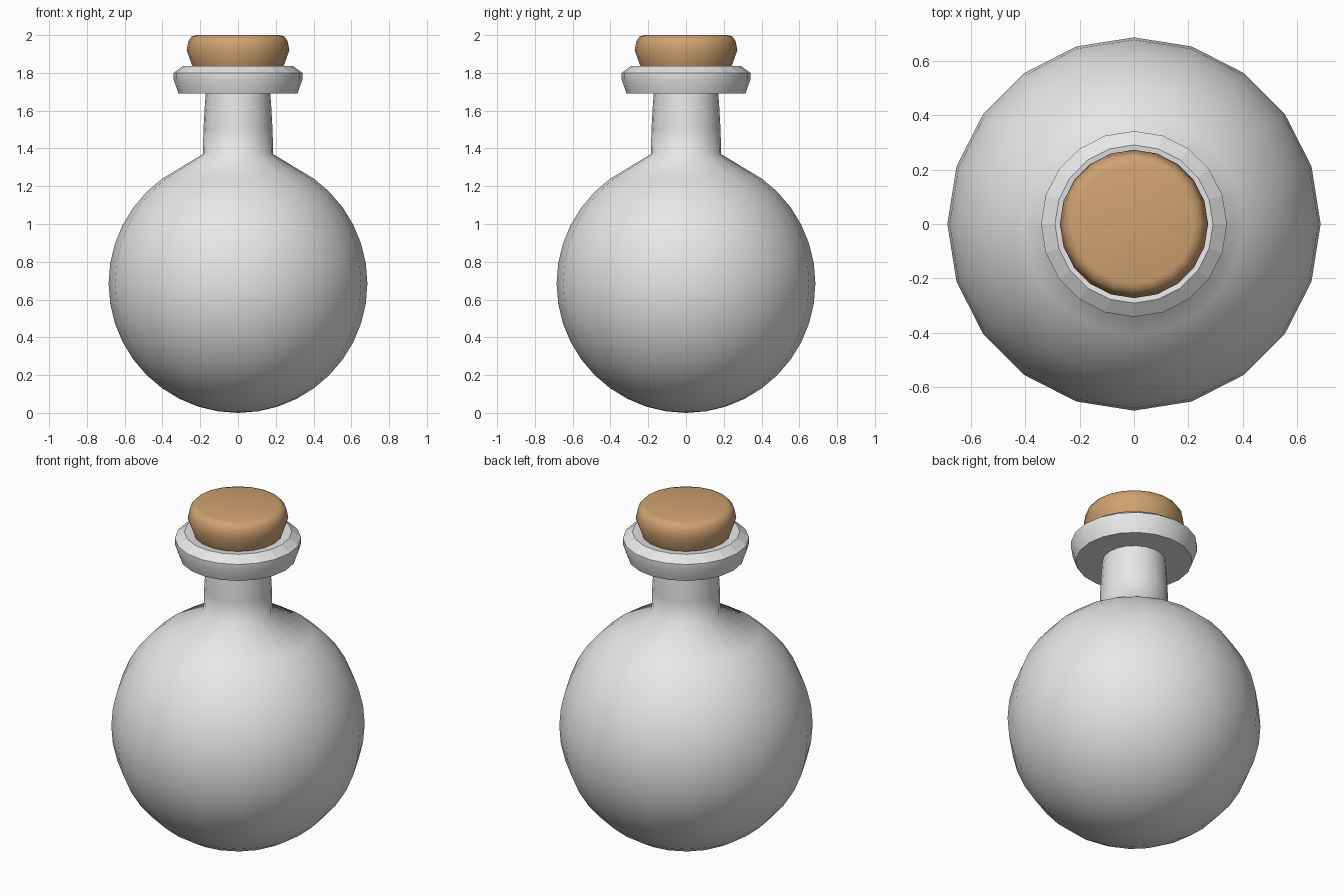
import bpy
import bmesh
from math import sin, cos, radians, pi
from mathutils import Matrix

SIDES = 20

if "Cube" in bpy.data.objects:
    bpy.data.objects.remove(bpy.data.objects["Cube"], do_unlink=True)


def make_material(name, color):
    mat = bpy.data.materials.new(name)
    mat.use_nodes = True
    mat.diffuse_color = color
    mat.node_tree.nodes["Principled BSDF"].inputs["Base Color"].default_value = color
    return mat


def lathe(name, profile, mat, sharp_angle, flat_bands=()):
    """Revolve (radius, height) points around z; flat_bands lists faceted bands."""
    bm = bmesh.new()
    rings = []
    for r, z in profile:
        if r == 0:
            rings.append([bm.verts.new((0, 0, z))] * SIDES)
        else:
            rings.append([bm.verts.new(Matrix.Rotation(2 * pi * i / SIDES, 3, "Z").col[0] * r)
                          for i in range(SIDES)])
            for v in rings[-1]:
                v.co.z = z
    for band, (low, high) in enumerate(zip(rings, rings[1:])):
        for i in range(SIDES):
            j = (i + 1) % SIDES
            corners = dict.fromkeys((low[i], low[j], high[j], high[i]))
            face = bm.faces.new(list(corners))
            face.smooth = band not in flat_bands
    bm.normal_update()
    for edge in bm.edges:
        edge.smooth = edge.calc_face_angle(0) < radians(sharp_angle)
    mesh = bpy.data.meshes.new(name)
    bm.to_mesh(mesh)
    bm.free()
    mesh.materials.append(mat)
    obj = bpy.data.objects.new(name, mesh)
    bpy.context.collection.objects.link(obj)
    return obj


glass = make_material("pale_grey_glass", (0.8, 0.8, 0.8, 1))
cork = make_material("cork_brown", (0.63, 0.36, 0.165, 1))

# Round flask running smoothly into its neck
R = 0.685
bowl = [(R * sin(radians(9 * k)), R - R * cos(radians(9 * k))) for k in range(17)]
neck = [(0.186, 1.37), (0.183, 1.5), (0.175, 1.64), (0.17, 1.7)]
lathe("flask_body", bowl + neck, glass, 70)

# Lip collar with a faceted upper bevel
lathe("neck_collar", [(0.16, 1.69), (0.315, 1.69), (0.341, 1.765), (0.341, 1.8),
                      (0.29, 1.837), (0.2, 1.825)], glass, 35, flat_bands=(0, 3, 4))

# Cork stopper, tapering down into the lip
lathe("cork_stopper", [(0, 1.78), (0.22, 1.78), (0.243, 1.84), (0.272, 1.92),
                       (0.262, 1.97), (0.245, 1.993), (0.22, 2.0), (0, 2.0)], cork, 70)
